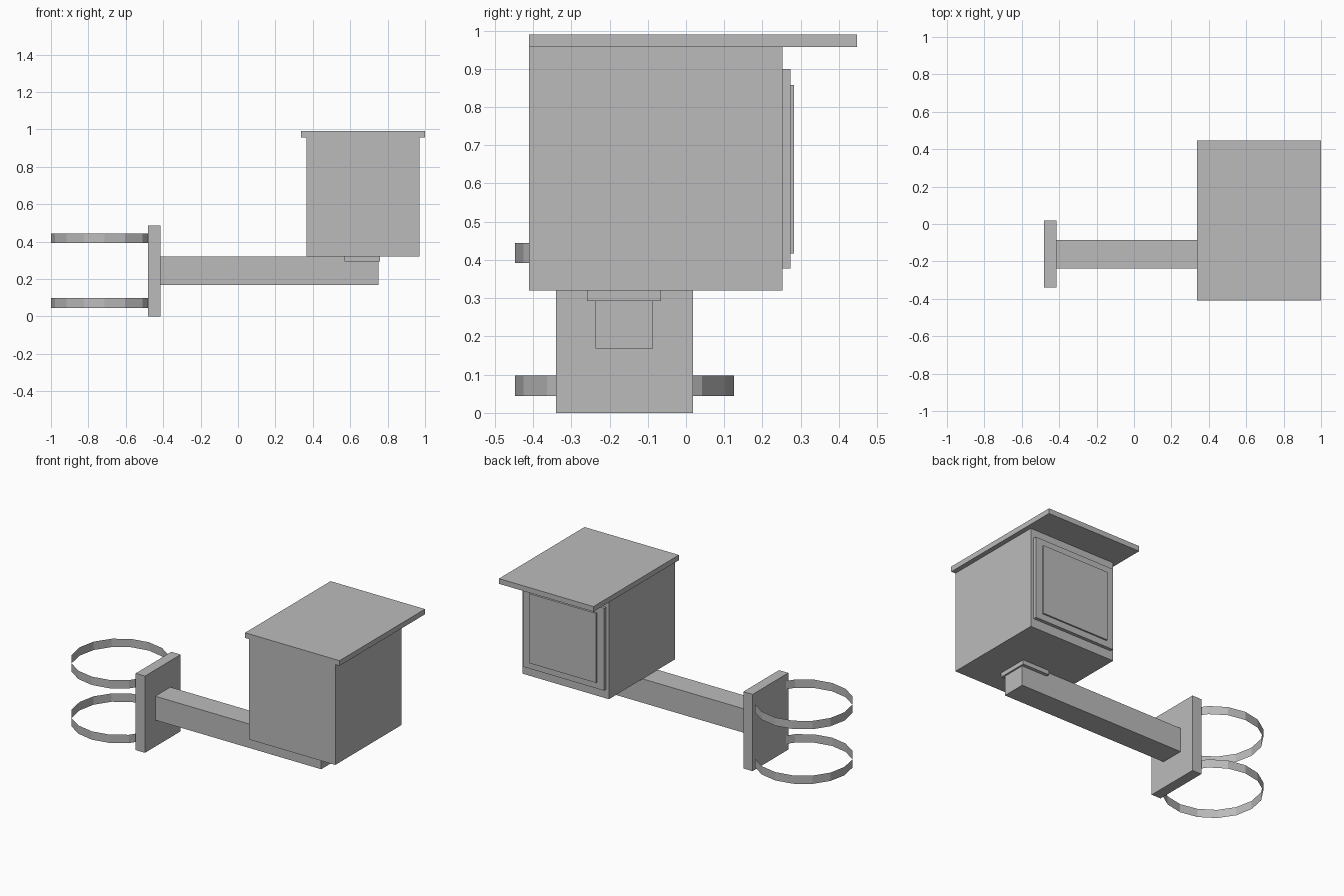
import bpy
import bmesh
from mathutils import Matrix

cube = bpy.data.objects.get("Cube")
if cube:
    bpy.data.objects.remove(cube, do_unlink=True)

# Single flat colour
grey = bpy.data.materials.new("plain grey")
grey.use_nodes = True
colour = (0.5, 0.5, 0.5, 1)
grey.diffuse_color = colour
grey.node_tree.nodes["Principled BSDF"].inputs["Base Color"].default_value = colour


def add_object(name, bm):
    mesh = bpy.data.meshes.new(name)
    bm.to_mesh(mesh)
    bm.free()
    mesh.materials.append(grey)
    obj = bpy.data.objects.new(name, mesh)
    bpy.context.collection.objects.link(obj)
    return obj


def box(name, x, y, z):
    """Box spanning the given (low, high) range on each axis."""
    bm = bmesh.new()
    bmesh.ops.create_cube(bm, size=1)
    spans = (x, y, z)
    for v in bm.verts:
        v.co = [(lo + hi) / 2 + c * (hi - lo) for c, (lo, hi) in zip(v.co, spans)]
    return add_object(name, bm)


def band(name, x, y, z, radius, height):
    """Open, paper-thin hoop around a vertical axis."""
    bm = bmesh.new()
    bmesh.ops.create_cone(bm, cap_ends=False, segments=16, radius1=radius,
                          radius2=radius, depth=height,
                          matrix=Matrix.Translation((x, y, z)))
    return add_object(name, bm)


# Housing with overhanging roof
box("housing", (0.365, 0.97), (-0.41, 0.252), (0.32, 0.957))
box("roof", (0.337, 1.0), (-0.41, 0.447), (0.957, 0.99))

# Stepped door panel on the back
box("door_frame", (0.385, 0.95), (0.252, 0.273), (0.377, 0.90))
box("door_panel", (0.433, 0.902), (0.273, 0.283), (0.417, 0.858))

# Support arm, its pad and the mounting plate
box("arm", (-0.415, 0.75), (-0.237, -0.086), (0.168, 0.32))
box("arm_pad", (0.57, 0.76), (-0.259, -0.065), (0.293, 0.32))
box("mounting_plate", (-0.48, -0.415), (-0.34, 0.018), (0, 0.487))

# Pole clamping bands
for name, z in (("lower_band", 0.071), ("upper_band", 0.418)):
    band(name, -0.714, -0.161, z, 0.286, 0.053)
